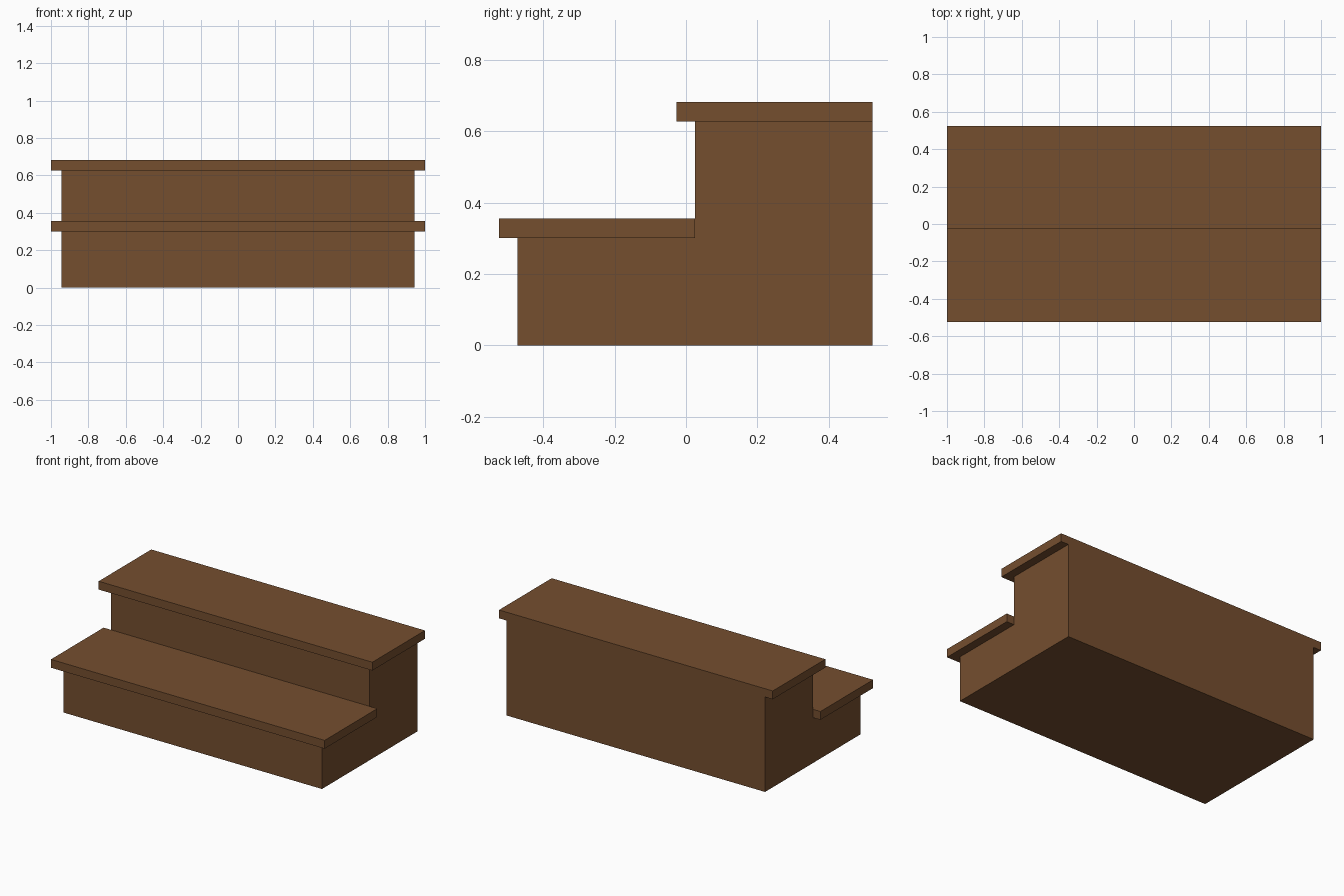
import bpy, bmesh

if "Cube" in bpy.data.objects:
    bpy.data.objects.remove(bpy.data.objects["Cube"])

wood = bpy.data.materials.new("brown wood")
wood.diffuse_color = (0.178, 0.077, 0.028, 1)
wood.use_nodes = True
wood.node_tree.nodes["Principled BSDF"].inputs["Base Color"].default_value = wood.diffuse_color


def extrude_profile(name, profile, half_width):
    """Extrude a closed (y, z) outline symmetrically along x."""
    bm = bmesh.new()
    face = bm.faces.new([bm.verts.new((-half_width, y, z)) for y, z in profile])
    ext = bmesh.ops.extrude_face_region(bm, geom=[face])
    moved = [v for v in ext["geom"] if isinstance(v, bmesh.types.BMVert)]
    bmesh.ops.translate(bm, verts=moved, vec=(2 * half_width, 0, 0))
    bmesh.ops.recalc_face_normals(bm, faces=bm.faces)
    mesh = bpy.data.meshes.new(name)
    bm.to_mesh(mesh)
    bm.free()
    mesh.materials.append(wood)
    obj = bpy.data.objects.new(name, mesh)
    bpy.context.collection.objects.link(obj)
    return obj


BACK, RISER, FRONT = 0.523, 0.025, -0.472   # y of the vertical faces
LOW, HIGH = 0.301, 0.627                    # z of the tread undersides
THICK, DEPTH = 0.055, 0.549                 # tread size

# Solid stepped base
extrude_profile("step_base", [(FRONT, 0), (BACK, 0), (BACK, HIGH), (RISER, HIGH),
                              (RISER, LOW), (FRONT, LOW)], 0.944)

# Overhanging treads
for name, back, z in (("lower_tread", RISER, LOW), ("upper_tread", BACK, HIGH)):
    extrude_profile(name, [(back - DEPTH, z), (back, z), (back, z + THICK),
                           (back - DEPTH, z + THICK)], 1.0)
